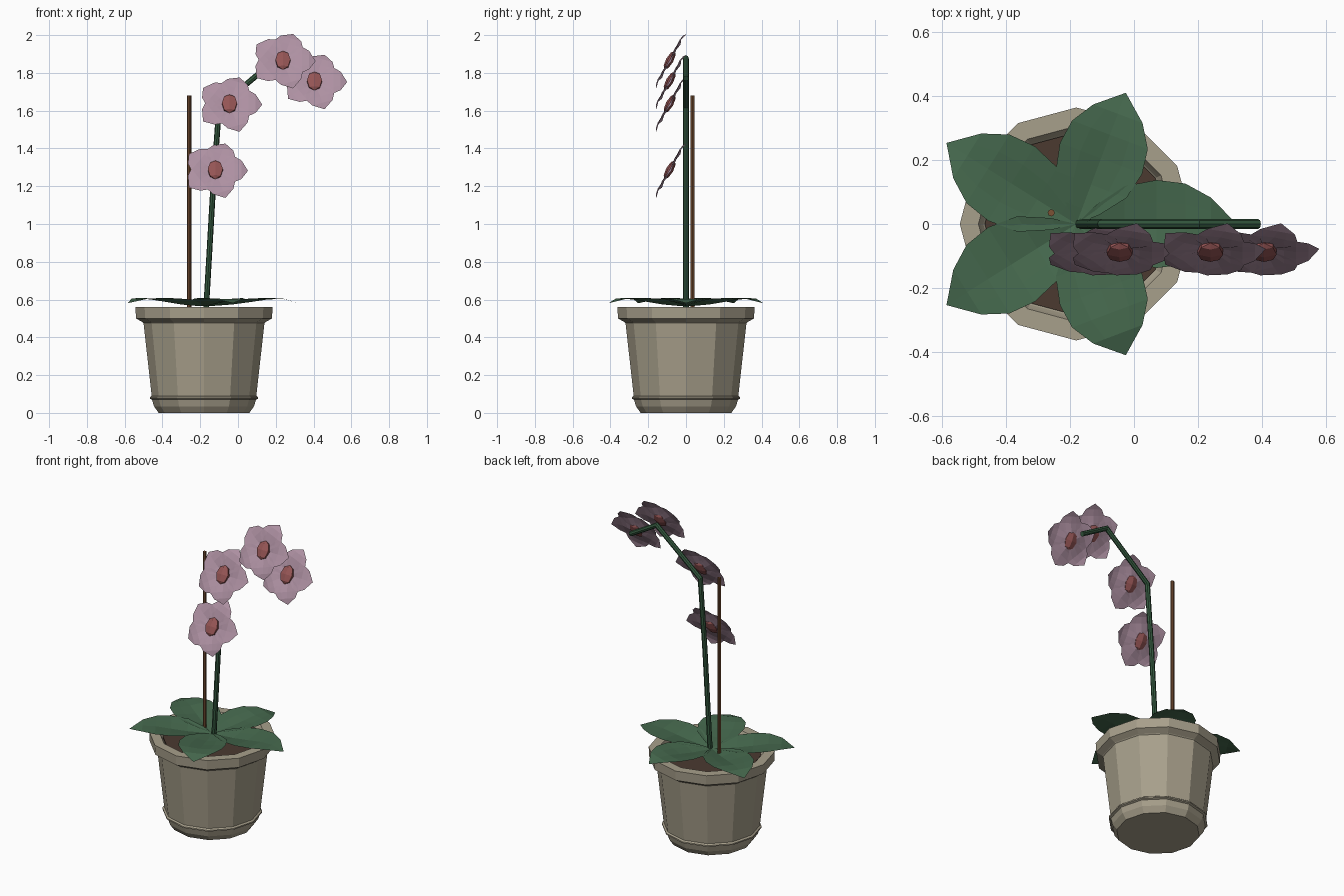
import bpy, bmesh, math
from mathutils import Vector, Matrix

if "Cube" in bpy.data.objects:
    bpy.data.objects.remove(bpy.data.objects["Cube"])

CX = -0.18  # pot axis


def material(name, rgb):
    m = bpy.data.materials.new(name)
    m.diffuse_color = (*rgb, 1)
    m.use_nodes = True
    m.node_tree.nodes["Principled BSDF"].inputs["Base Color"].default_value = m.diffuse_color
    return m


CLAY = material("clay", (0.39, 0.35, 0.26))
SOIL = material("soil", (0.07, 0.042, 0.03))
LEAF = material("leaf_green", (0.06, 0.14, 0.075))
STEM = material("stem_green", (0.035, 0.10, 0.05))
WOOD = material("wood", (0.20, 0.085, 0.035))
PETAL = material("petal_pink", (0.42, 0.28, 0.36))
LIP = material("lip_red", (0.30, 0.09, 0.09))


def finish(name, bm, mat, recalc=True):
    if recalc:
        bmesh.ops.recalc_face_normals(bm, faces=bm.faces)
    me = bpy.data.meshes.new(name)
    bm.to_mesh(me)
    bm.free()
    me.materials.append(mat)
    ob = bpy.data.objects.new(name, me)
    bpy.context.collection.objects.link(ob)
    return ob


def lathe(name, profile, sides, mat):
    bm = bmesh.new()
    rings = []
    for r, z in profile:
        rings.append([bm.verts.new((CX + r * math.cos(2 * math.pi * i / sides),
                                    r * math.sin(2 * math.pi * i / sides), z))
                      for i in range(sides)])
    for a, b in zip(rings, rings[1:]):
        for i in range(sides):
            j = (i + 1) % sides
            bm.faces.new((a[i], a[j], b[j], b[i]))
    bm.faces.new(rings[0])
    bm.faces.new(rings[-1])
    return finish(name, bm, mat)


def rod(name, points, radius, sides, mat):
    # mitred tube through points lying in an XZ plane
    bm = bmesh.new()
    pts = [Vector(p) for p in points]
    rings = []
    for k, p in enumerate(pts):
        d0 = (p - pts[k - 1]).normalized() if k else (pts[1] - p).normalized()
        d1 = (pts[k + 1] - p).normalized() if k < len(pts) - 1 else d0
        t = (d0 + d1).normalized()
        side = Vector((0, 1, 0))
        out = side.cross(t) / max(t.dot(d0), 0.5)
        rings.append([bm.verts.new(p + radius * (side * math.sin(a) + out * math.cos(a)))
                      for a in (2 * math.pi * i / sides for i in range(sides))])
    for a, b in zip(rings, rings[1:]):
        for i in range(sides):
            j = (i + 1) % sides
            bm.faces.new((a[i], a[j], b[j], b[i]))
    bm.faces.new(rings[0])
    bm.faces.new(rings[-1])
    return finish(name, bm, mat)


def blade(bm, stations, length, width, height, matrix):
    # leaf-shaped sheet along +X; station = (t, half width, midrib height, edge lift)
    rows = []
    for t, w, z, lift in stations:
        if w == 0:
            rows.append([bm.verts.new(matrix @ Vector((t * length, 0, z * height)))])
        else:
            rows.append([bm.verts.new(matrix @ Vector(
                (t * length, s * w * width, (z + lift * abs(s)) * height)))
                for s in (-1, -0.5, 0, 0.5, 1)])
    for a, b in zip(rows, rows[1:]):
        for i in range(4):
            if len(b) == 1:
                bm.faces.new((a[i], b[0], a[i + 1]))
            elif len(a) == 1:
                bm.faces.new((a[0], b[i], b[i + 1]))
            else:
                bm.faces.new((a[i], b[i], b[i + 1], a[i + 1]))


# Pot and soil
lathe("pot", [(0.24, 0), (0.265, 0.035), (0.275, 0.07), (0.287, 0.075), (0.287, 0.083),
              (0.277, 0.09), (0.32, 0.475), (0.325, 0.48), (0.36, 0.5), (0.363, 0.56),
              (0.305, 0.56), (0.298, 0.545), (0.29, 0.53), (0.28, 0.52)], 12, CLAY)
lathe("soil", [(0.285, 0.525), (0.285, 0.535)], 12, SOIL)

# Leaves
LEAF_ROWS = [(0, 0, 0, 0), (0.12, 0.42, 0.05, 0.35), (0.3, 0.86, 0.2, 0.55),
             (0.5, 1, 0.5, 0.4), (0.68, 0.92, 0.8, 0.18), (0.84, 0.6, 0.85, 0.03),
             (1, 0, 0.35, 0)]
for n in range(5):
    a = 2 * math.pi * n / 5
    d = Vector((0.5 * math.cos(a), 0.43 * math.sin(a)))
    bm = bmesh.new()
    m = Matrix.Translation((CX, 0, 0.565)) @ Matrix.Rotation(math.atan2(d.y, d.x), 4, 'Z')
    blade(bm, LEAF_ROWS, d.length, 0.137, 0.045, m)
    finish(f"leaf_{n + 1}", bm, LEAF, False)

# Flower stem and support stake
rod("flower_stem", [(-0.17, 0, 0.53), (-0.133, 0, 1.17), (-0.10, 0, 1.62),
                    (0.205, 0, 1.875), (0.388, 0, 1.77)], 0.015, 8, STEM)
rod("support_stake", [(-0.258, 0.035, 0.53), (-0.258, 0.035, 1.68)], 0.011, 8, WOOD)

# Flowers: five arched petals and a faceted lip, tilted to face forward and up
PETAL_ROWS = [(0, 0, 0, 0), (0.15, 0.4, 0.1, 0.35), (0.36, 0.86, 0.4, 0.5),
              (0.58, 1, 0.75, 0.3), (0.8, 0.72, 0.7, 0.05), (1, 0, 0.1, 0)]
for n, (x, z) in enumerate([(-0.12, 1.285), (-0.045, 1.635), (0.238, 1.865), (0.405, 1.755)]):
    frame = Matrix.Translation((x, -0.076, z - 0.004)) @ Matrix.Rotation(math.radians(61), 4, 'X')
    bm = bmesh.new()
    for k in range(5):
        blade(bm, PETAL_ROWS, 0.173, 0.078, 0.018,
              frame @ Matrix.Rotation(2 * math.pi * k / 5, 4, 'Z'))
    finish(f"flower_petals_{n + 1}", bm, PETAL, False)
    bm = bmesh.new()
    bmesh.ops.create_uvsphere(bm, u_segments=6, v_segments=4, radius=1)
    bm.transform(frame @ Matrix.Translation((0, 0, 0.012))
                 @ Matrix.Rotation(math.pi / 2, 4, 'X')
                 @ Matrix.Diagonal((0.046, 0.02, 0.056, 1)))
    finish(f"flower_lip_{n + 1}", bm, LIP)
